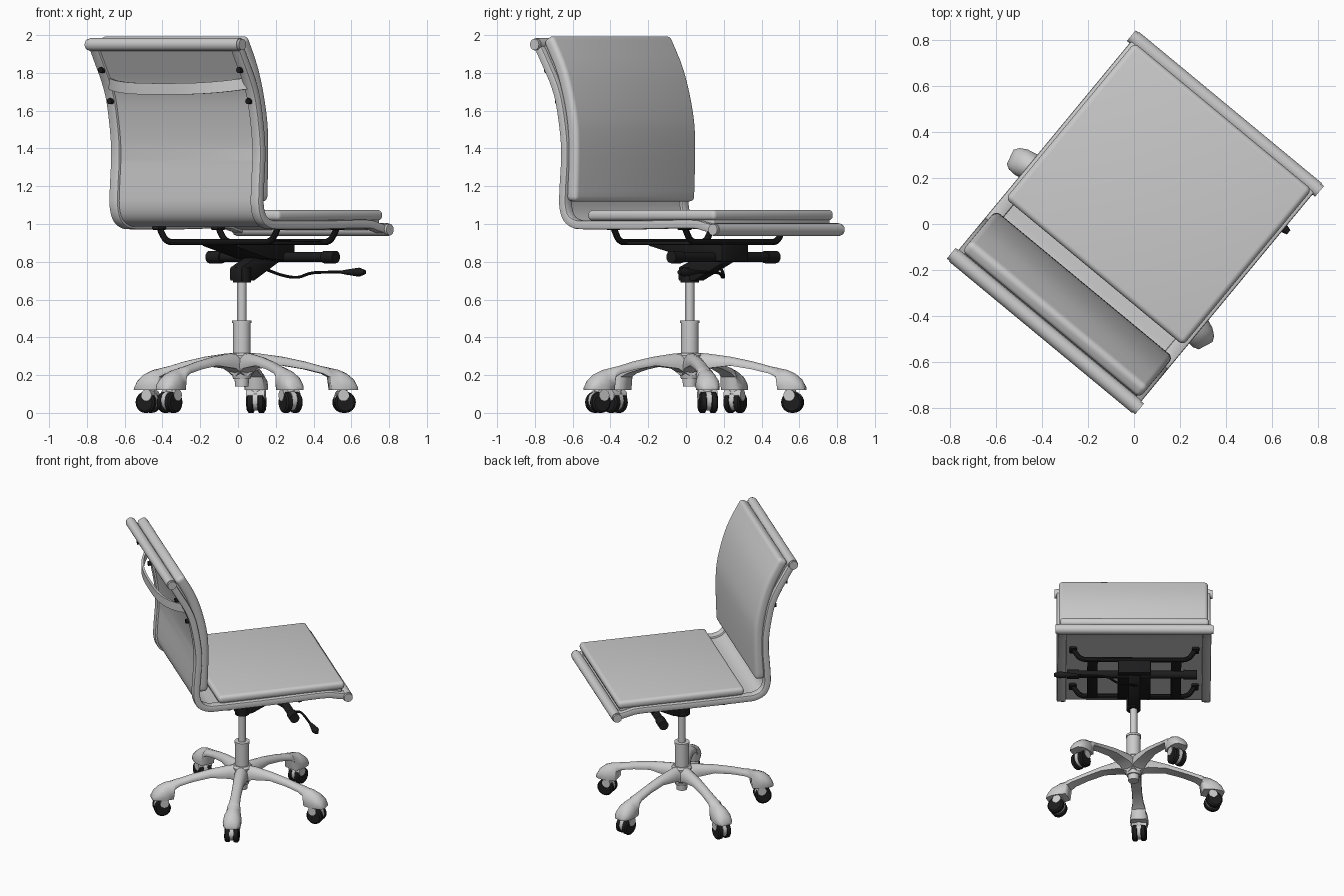
import bpy, bmesh
from math import pi, sin, cos, radians
from mathutils import Vector, Matrix

if "Cube" in bpy.data.objects:
    bpy.data.objects.remove(bpy.data.objects["Cube"])

# Chair is modelled facing +y, then turned to its stance
TURN = Matrix.Rotation(radians(-39.6), 4, 'Z')
black = bpy.data.materials.new("black_plastic")
black.diffuse_color = (0.012, 0.012, 0.013, 1)
black.use_nodes = True
black.node_tree.nodes["Principled BSDF"].inputs["Base Color"].default_value = black.diffuse_color


def loft(name, rings, mat=None, bevel=0, segs=3, angle=35):
    bm = bmesh.new()
    vs = [[bm.verts.new(p) for p in r] for r in rings]
    n = len(vs[0])
    for a, b in zip(vs, vs[1:]):
        for i in range(n):
            bm.faces.new((a[i], a[(i + 1) % n], b[(i + 1) % n], b[i]))
    bm.faces.new(vs[0][::-1])
    bm.faces.new(vs[-1])
    bmesh.ops.recalc_face_normals(bm, faces=bm.faces)
    if bevel:
        edges = [e for e in bm.edges if e.calc_face_angle(0) > radians(45)]
        bmesh.ops.bevel(bm, geom=edges, offset=bevel, segments=segs, profile=0.5,
                        affect='EDGES', clamp_overlap=True)
    bm.transform(TURN)
    me = bpy.data.meshes.new(name)
    bm.to_mesh(me)
    bm.free()
    ob = bpy.data.objects.new(name, me)
    bpy.context.collection.objects.link(ob)
    if mat:
        me.materials.append(mat)
    bpy.ops.object.select_all(action='DESELECT')
    ob.select_set(True)
    bpy.context.view_layer.objects.active = ob
    bpy.ops.object.shade_smooth_by_angle(angle=radians(angle))
    return ob


def smooth(pts, steps):
    pts = [Vector(p) for p in pts]
    out = []
    for i in range(len(pts) - 1):
        a, b, c, d = pts[max(i - 1, 0)], pts[i], pts[i + 1], pts[min(i + 2, len(pts) - 1)]
        for k in range(steps):
            t = k / steps
            out.append(0.5 * (2 * b + (c - a) * t + (2 * a - 5 * b + 4 * c - d) * t * t
                              + (3 * b - a - 3 * c + d) * t ** 3))
    return out + [pts[-1]]


def tangent(p, i):
    return (p[min(i + 1, len(p) - 1)] - p[max(i - 1, 0)]).normalized()


def ribbon(name, path, thick, x0, x1, **kw):
    # slab following a side profile of (y, z) points
    rings = []
    for i, p in enumerate(path):
        t = tangent(path, i)
        o = Vector((-t.y, t.x)) * thick / 2
        a, b = p + o, p - o
        rings.append([(x0, *a), (x1, *a), (x1, *b), (x0, *b)])
    return loft(name, rings, **kw)


def tube(name, path, radii, mat=None, sides=20, **kw):
    path = [Vector(p) for p in path]
    if not isinstance(radii, (list, tuple)):
        radii = [radii] * len(path)
    rings = []
    for i, (p, r) in enumerate(zip(path, radii)):
        q = tangent(path, i).to_track_quat('Z', 'Y')
        rings.append([p + q @ Vector((r * cos(2 * pi * k / sides), r * sin(2 * pi * k / sides), 0))
                      for k in range(sides)])
    return loft(name, rings, mat, **kw)


def box(name, c, s, mat=None, bevel=0.008):
    x, y, z = (v / 2 for v in s)
    return loft(name, [[(c[0] + i * x, c[1] + j * y, c[2] + k * z)
                        for i, j in ((-1, -1), (1, -1), (1, 1), (-1, 1))] for k in (-1, 1)],
                mat, bevel, 2)


# Sling frame: side rails and stretched panel
frame = smooth([(-0.603, 1.95), (-0.545, 1.85), (-0.485, 1.74), (-0.445, 1.62), (-0.413, 1.4),
                (-0.425, 1.18), (-0.425, 1.09), (-0.40, 1.03), (-0.345, 1.0), (-0.26, 0.995),
                (0.1, 0.995), (0.45, 1.0), (0.55, 0.985), (0.62, 0.97)], 4)
for side, s in (("left", -1), ("right", 1)):
    ribbon(side + "_rail", frame, 0.046, s * 0.455, s * 0.515, bevel=0.008, segs=2)
    for z, y in ((1.815, -0.55), (1.65, -0.475)):
        tube(side + "_bolt", [(s * 0.475, y - 0.02, z), (s * 0.475, y + 0.03, z)], 0.016, black, 12)
ribbon("sling_panel", frame, 0.018, -0.46, 0.46)

# Rolled end bars with caps
for name, y, z in (("top_bar", -0.603, 1.95), ("front_bar", 0.622, 0.97)):
    tube(name, [(-0.515, y, z), (0.515, y, z)], 0.034, sides=24)
    for s in (-1, 1):
        tube(name + "_cap", [(s * 0.512, y, z), (s * 0.53, y, z), (s * 0.53, y, z), (s * 0.524, y, z)],
             [0.03, 0.03, 0.016, 0.016], sides=24)

# Cushions
ribbon("seat_cushion", [Vector((-0.27, 1.045)), Vector((0.607, 1.047))], 0.056,
       -0.5, 0.5, bevel=0.024, segs=5)
ribbon("seat_cushion_base", [Vector((-0.255, 1.012)), Vector((0.59, 1.012))], 0.03,
       -0.485, 0.485, bevel=0.008)
back = smooth([(-0.545, 1.985), (-0.448, 1.80), (-0.386, 1.58), (-0.372, 1.4), (-0.38, 1.12)], 4)
ribbon("back_cushion", back, 0.07, -0.5, 0.5, bevel=0.026, segs=5)
ribbon("back_cushion_base", [p + Vector((-0.035, -0.005)) for p in back[1:-1]], 0.03,
       -0.485, 0.485, bevel=0.006)

# Bowed strap handle behind the backrest
rings = []
for i in range(25):
    x = -0.48 + 0.04 * i
    k = abs(x / 0.48) ** 3
    y, z = -0.61 + 0.12 * k, 1.715 + 0.03 * k
    rings.append([(x, y - 0.008, z - 0.03), (x, y + 0.008, z - 0.03),
                  (x, y + 0.008, z + 0.03), (x, y - 0.008, z + 0.03)])
loft("strap_handle", rings)

# Under-seat support frame
for y in (-0.16, 0.33):
    tube("support_rod", smooth([(-0.41, y, 0.99), (-0.39, y, 0.95), (-0.35, y, 0.91), (-0.25, y, 0.905),
                                (0.25, y, 0.905), (0.35, y, 0.91), (0.39, y, 0.95), (0.41, y, 0.99)], 4),
         0.017, black, 10)
    for s in (-1, 1):
        box("support_foot", (s * 0.41, y, 0.978), (0.05, 0.07, 0.02), black)
for s in (-1, 1):
    box("support_plate", (s * 0.28, 0.085, 0.9), (0.07, 0.5, 0.022), black)

# Tilt mechanism: wedge housing, cross cylinder, neck
loft("tilt_housing", [[(x, -0.17, 0.915), (x, -0.17, 0.885), (x, 0.12, 0.815), (x, 0.34, 0.80),
                       (x, 0.34, 0.915)] for x in (-0.11, 0.11)], black, 0.008, 2)
tube("cross_cylinder", [(-0.42, 0.27, 0.825), (-0.33, 0.27, 0.825), (-0.33, 0.27, 0.825),
                        (0.37, 0.27, 0.825), (0.37, 0.27, 0.825), (0.45, 0.27, 0.825)],
     [0.033, 0.033, 0.026, 0.026, 0.033, 0.033], black)
loft("tilt_neck", [[(x, -0.02, 0.70), (x, 0.09, 0.70), (x, 0.30, 0.80), (x, 0.28, 0.85),
                    (x, 0.14, 0.84), (x, -0.02, 0.77)] for x in (-0.04, 0.04)], black, 0.006, 2)

# Height lever with paddle
lever = smooth([(-0.02, 0.22, 0.77), (0.05, 0.30, 0.73), (0.12, 0.35, 0.718), (0.2, 0.385, 0.742),
                (0.4, 0.395, 0.745)], 4)
tube("height_lever", lever, 0.008, black, 10)
tube("lever_paddle", [(0.38, 0.395, 0.745), (0.42, 0.397, 0.745), (0.5, 0.40, 0.745), (0.54, 0.40, 0.745)],
     [0.008, 0.014, 0.024, 0.012], black, 14)

# Gas column and hub
C = Vector((0.003, 0.028, 0))
tube("mechanism_socket", [C + Vector((0, 0, z)) for z in (0.69, 0.77)], 0.048, black)
tube("gas_rod", [C + Vector((0, 0, z)) for z in (0.48, 0.72)], 0.025)
tube("column_sleeve", [C + Vector((0, 0, z)) for z in (0.28, 0.475, 0.475, 0.49)],
     [0.047, 0.047, 0.051, 0.051], sides=28)
tube("base_hub", [C + Vector((0, 0, z)) for z in (0.14, 0.18, 0.18, 0.24, 0.305, 0.318)],
     [0.036, 0.038, 0.046, 0.062, 0.068, 0.055], sides=28)

# Five legs: radius, top, bottom, half width; each with a twin-wheel caster
leg = [(0.02, 0.318, 0.195, 0.05), (0.09, 0.315, 0.235, 0.046), (0.22, 0.297, 0.25, 0.037),
       (0.34, 0.272, 0.23, 0.034), (0.43, 0.247, 0.208, 0.038), (0.465, 0.24, 0.19, 0.046),
       (0.475, 0.237, 0.12, 0.05), (0.52, 0.228, 0.12, 0.061), (0.565, 0.208, 0.12, 0.062),
       (0.60, 0.178, 0.12, 0.052), (0.62, 0.14, 0.12, 0.034)]
for k in range(5):
    a = radians(154 + 39.6 + 72 * k)
    d, w, up = Vector((cos(a), sin(a), 0)), Vector((-sin(a), cos(a), 0)), Vector((0, 0, 1))
    rings = []
    for r, top, bot, hw in leg:
        p = C + d * r
        arc = [p + w * hw * cos(pi * j / 8) + up * (bot + (top - bot) * (0.25 + 0.75 * sin(pi * j / 8)))
               for j in range(9)]
        rings.append([p + w * hw * 0.95 + up * bot] + arc + [p - w * hw * 0.95 + up * bot])
    loft("base_leg", rings, angle=50)
    p = C + d * 0.55 + up * 0.056
    tube("caster_stem", [C + d * 0.54 + up * 0.06, C + d * 0.54 + up * 0.14], [0.03, 0.026], sides=14)
    tube("caster_body", [p - w * 0.014 + up * 0.008, p + w * 0.014 + up * 0.008], 0.052)
    for s in (-1, 1):
        tube("caster_wheel", [p + w * s * x for x in (0.012, 0.016, 0.04, 0.048)],
             [0.05, 0.056, 0.056, 0.046], black, 24)
        tube("caster_hood", [p + w * s * x + up * 0.038 + d * -0.012 for x in (0.01, 0.05)],
             0.03, sides=16)
